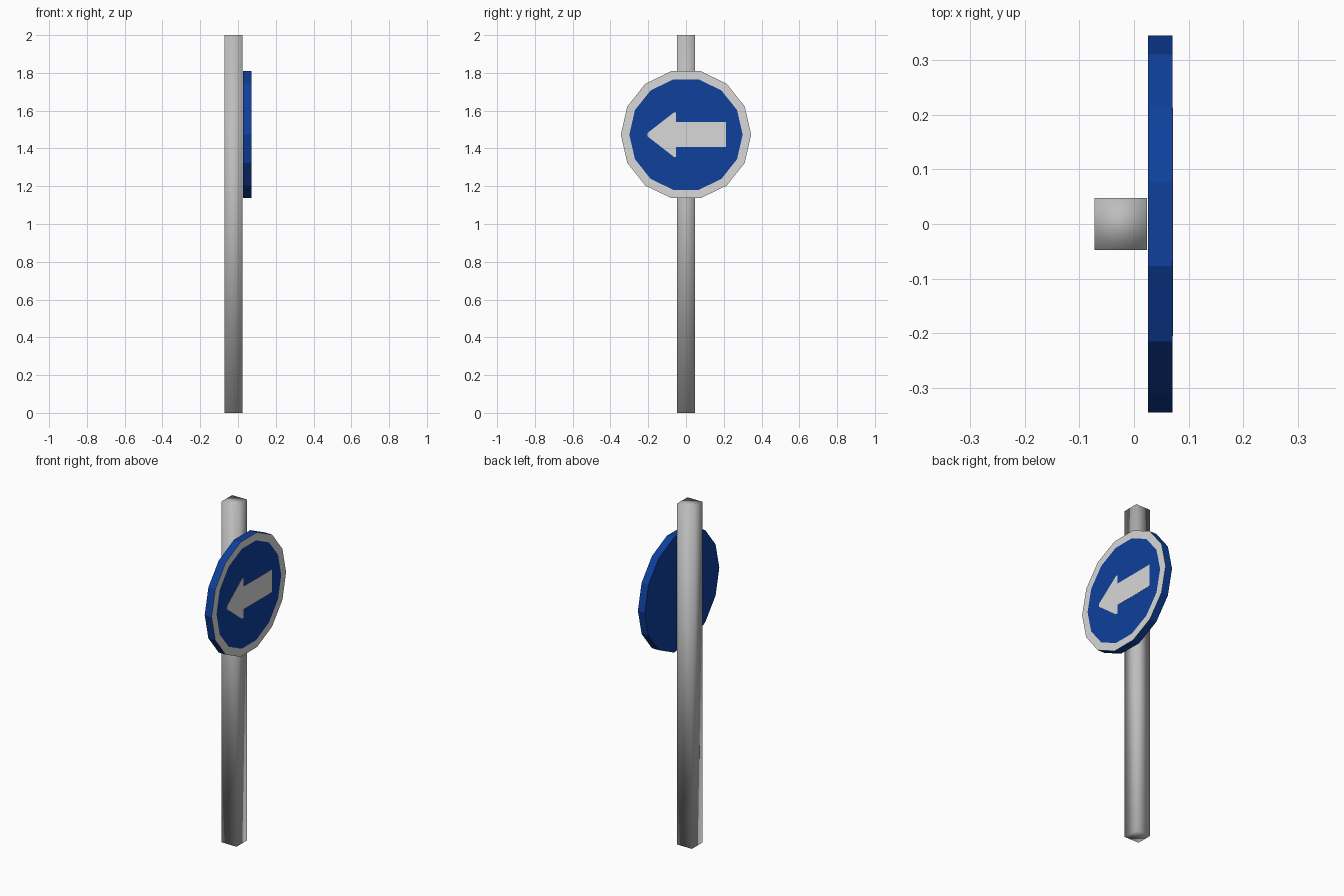
import bpy, bmesh, math

if "Cube" in bpy.data.objects:
    bpy.data.objects.remove(bpy.data.objects["Cube"])

def material(name, rgb):
    m = bpy.data.materials.new(name)
    m.diffuse_color = (*rgb, 1.0)
    m.use_nodes = True
    m.node_tree.nodes["Principled BSDF"].inputs["Base Color"].default_value = m.diffuse_color
    return m

BLUE = material("sign blue", (0.0044, 0.050, 0.335))
WHITE = material("sign white", (0.68, 0.69, 0.68))
GREY = material("post grey", (0.51, 0.51, 0.51))

def finish(name, bm, mats, smooth=False):
    bmesh.ops.recalc_face_normals(bm, faces=bm.faces[:])
    for f in bm.faces:
        f.smooth = smooth
    me = bpy.data.meshes.new(name)
    bm.to_mesh(me)
    bm.free()
    for m in mats:
        me.materials.append(m)
    ob = bpy.data.objects.new(name, me)
    bpy.context.collection.objects.link(ob)
    return ob

def prism(bm, outline, x0, x1):
    """Extrude a (y, z) outline along x."""
    base = bm.faces.new([bm.verts.new((x0, y, z)) for y, z in outline])
    ext = bmesh.ops.extrude_face_region(bm, geom=[base], use_keep_orig=True)
    for v in ext["geom"]:
        if isinstance(v, bmesh.types.BMVert):
            v.co.x = x1
    return next(g for g in ext["geom"] if isinstance(g, bmesh.types.BMFace))

# square post, softly shaded
H = 0.048
bm = bmesh.new()
prism(bm, [(-H, 0), (H, 0), (H, 2), (-H, 2)], -0.072, 0.024)
finish("post", bm, [GREY], smooth=True)

# 14-sided sign disc with a white border ring inset in its front face
CZ, R, SIDES = 1.473, 0.345, 14
ring = [(R * math.cos(2 * math.pi * i / SIDES), CZ + R * math.sin(2 * math.pi * i / SIDES))
        for i in range(SIDES)]
bm = bmesh.new()
front = prism(bm, ring, 0.0255, 0.0705)
bm.normal_update()
border = bmesh.ops.inset_region(bm, faces=[front], thickness=0.044, use_even_offset=True)
for f in border["faces"]:
    f.material_index = 1
finish("sign_disc", bm, [BLUE, WHITE])

# arrow plate pointing towards -y
half = [(-0.205, 0.008), (-0.065, 0.117), (-0.052, 0.117), (-0.052, 0.066), (0.213, 0.066)]
outline = [(y, CZ + z) for y, z in half] + [(y, CZ - z) for y, z in reversed(half)]
bm = bmesh.new()
prism(bm, outline, 0.0700, 0.0715)
finish("arrow", bm, [WHITE])
